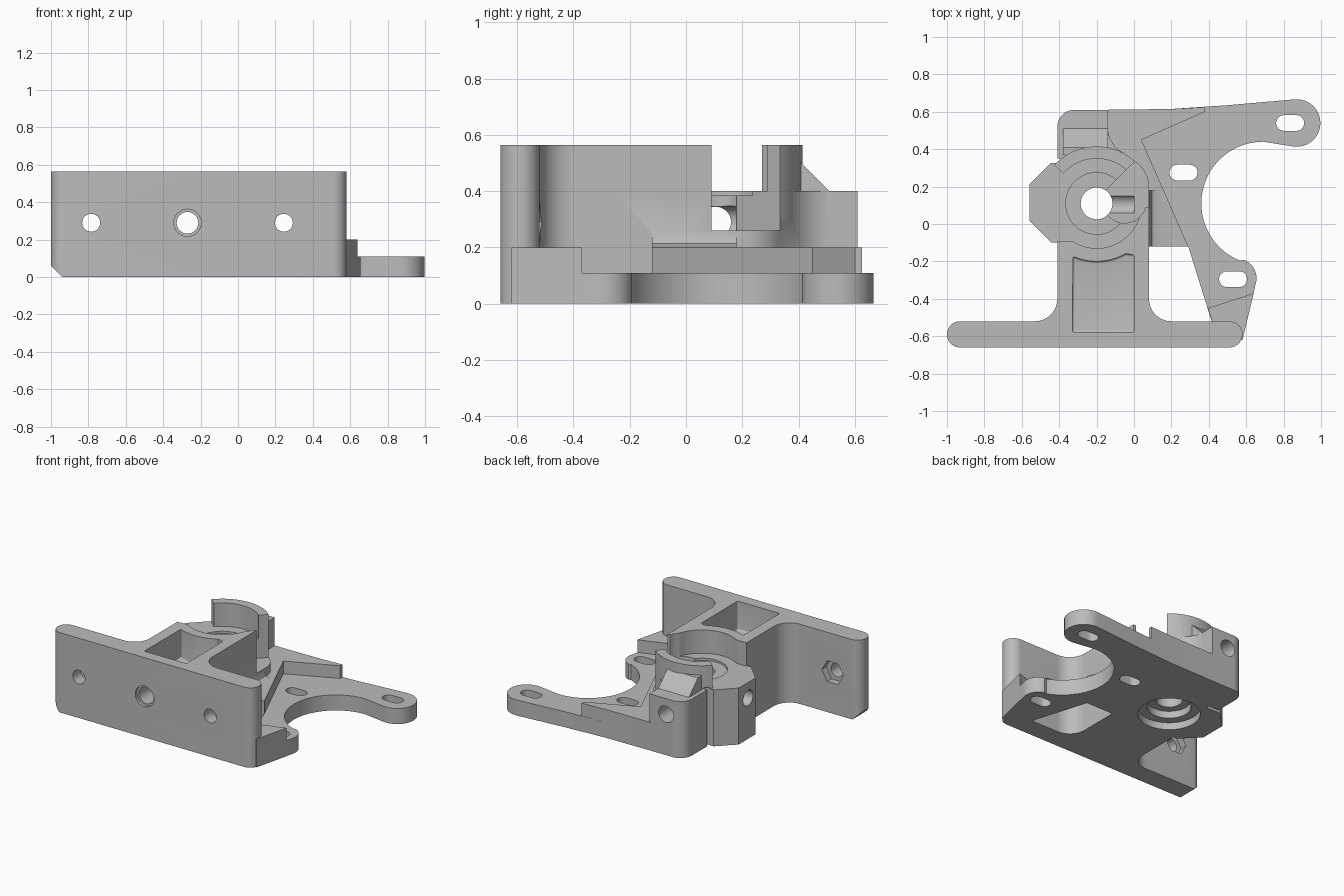
import bpy, bmesh
from math import sin, cos, radians, pi
from mathutils import Matrix

cube = bpy.data.objects.get("Cube")
if cube:
    bpy.data.objects.remove(cube, do_unlink=True)

grey = bpy.data.materials.new("plain grey")
grey.use_nodes = True
colour = (0.5, 0.5, 0.5, 1)
grey.diffuse_color = colour
grey.node_tree.nodes["Principled BSDF"].inputs["Base Color"].default_value = colour


def arc(cx, cy, r, a0, a1, n=16):
    angles = [radians(a0 + (a1 - a0) * i / n) for i in range(n + 1)]
    return [(cx + r * cos(a), cy + r * sin(a)) for a in angles]


def prism(name, pts, lo, hi, axis="z"):
    """Extrude an outline along z, or along x (outline in yz) or y (outline in xz)."""
    place = {"z": lambda a, b, h: (a, b, h),
             "x": lambda a, b, h: (h, a, b),
             "y": lambda a, b, h: (a, h, b)}[axis]
    bm = bmesh.new()
    face = bm.faces.new([bm.verts.new(place(a, b, lo)) for a, b in pts])
    top = bmesh.ops.extrude_face_region(bm, geom=[face])["geom"]
    verts = [v for v in top if isinstance(v, bmesh.types.BMVert)]
    bmesh.ops.translate(bm, verts=verts, vec=place(0, 0, hi - lo))
    bmesh.ops.recalc_face_normals(bm, faces=bm.faces)
    mesh = bpy.data.meshes.new(name)
    bm.to_mesh(mesh)
    bm.free()
    mesh.materials.append(grey)
    ob = bpy.data.objects.new(name, mesh)
    bpy.context.scene.collection.objects.link(ob)
    return ob


def disc(name, a, b, r, lo, hi, axis="z", sides=48):
    return prism(name, arc(a, b, r, 0, 360 - 360 / sides, sides - 1), lo, hi, axis)


def apply(ob, mod):
    bpy.context.view_layer.objects.active = ob
    bpy.ops.object.modifier_apply(modifier=mod.name)


def combine(body, tool, op):
    mod = body.modifiers.new("join", "BOOLEAN")
    mod.operation, mod.solver, mod.object = op, "EXACT", tool
    apply(body, mod)
    bpy.data.objects.remove(tool, do_unlink=True)


def add(body, tool):
    combine(body, tool, "UNION")


def cut(body, tool):
    combine(body, tool, "DIFFERENCE")


BX, BY = -0.2, 0.11   # bore centre

# Front wall with rounded ends and one chamfered lower corner
body = prism("mounting_bracket",
             arc(-0.93, -0.59, 0.07, 90, 270) + arc(0.51, -0.59, 0.07, -90, 90), 0, 0.565)
cut(body, prism("corner_cut", [(-1.1, -0.1), (-0.88, -0.06), (-1.06, 0.12)], -0.8, -0.4, "y"))

# Tall block blending into the wall
add(body, prism("tall_block",
                [(-0.53, -0.6)] + arc(-0.53, -0.4, 0.12, -90, 0)
                + [(-0.41, -0.09), (-0.2, -0.09), (-0.2, 0.1), (0.08, 0.1)]
                + arc(0.2, -0.4, 0.12, 180, 270) + [(0.2, -0.6)], 0, 0.565))

# Bearing housing with faceted side boss and rear block
add(body, prism("housing",
                [(-0.41, -0.5), (0.08, -0.5), (0.08, 0.18)] + arc(-0.08, 0.2, 0.16, 10, 50, 5)
                + [(-0.1, 0.41), (-0.13, 0.46), (-0.14, 0.5), (-0.14, 0.61)]
                + arc(-0.32, 0.52, 0.09, 90, 180)
                + [(-0.41, 0.33), (-0.44, 0.33), (-0.56, 0.21), (-0.56, 0.02),
                   (-0.44, -0.1), (-0.41, -0.1)], 0, 0.4))

# Motor plate with two arms around a round clearance
add(body, prism("motor_plate",
                [(-0.2, -0.12), (0.29, -0.12), (0.44, -0.6), (0.58, -0.62)]
                + arc(0.55, -0.29, 0.105, -10, 70) + arc(0.69, 0.11, 0.33, 248, 90, 32)
                + arc(0.87, 0.54, 0.127, -100, 95)
                + [(0.5, 0.635), (0.2, 0.615), (-0.2, 0.61)], 0, 0.11))

# Raised step on the plate, and the foot that ties the lower arm to the wall
add(body, prism("plate_step", [(-0.2, -0.12), (0.29, -0.12), (0.04, 0.45), (0.38, 0.6),
                               (0.38, 0.625), (0.2, 0.615), (-0.2, 0.61)], 0, 0.2))
add(body, prism("arm_foot", [(0.395, -0.45), (0.64, -0.37), (0.58, -0.62), (0.44, -0.6)], 0, 0.2))
add(body, prism("step_fillet", [(0.06, 0.18), (0.13, 0.2), (0.095, 0.215),
                                (0.08, 0.25), (0.06, 0.25)], -0.12, 0.18, "y"))

# Stepped bore
cut(body, disc("bore", BX, BY, 0.24, 0.4, 0.7))
cut(body, disc("bore_seat", BX, BY, 0.165, 0.385, 0.7))
cut(body, disc("bore_hole", BX, BY, 0.085, -0.1, 0.7))
cut(body, disc("lower_seat", BX, BY, 0.2, -0.1, 0.05))
cut(body, disc("lower_bore", BX, BY, 0.14, -0.1, 0.1))

# Curved rear post and its sloped buttress
add(body, prism("rear_post", arc(BX, BY, 0.305, 42, 138) + arc(BX, BY, 0.24, 138, 42), 0.3, 0.565))
add(body, prism("buttress", [(0.37, 0.36), (0.37, 0.5), (0.41, 0.5), (0.51, 0.4), (0.51, 0.36)],
                -0.38, -0.14, "x"))

# Side relief with a diagonal face
cut(body, prism("side_relief", [(0.005, 0.335), (-0.15, 0.18)]
                + arc(-0.05, 0.12, 0.115, 150, 345) + [(0.3, 0.1), (0.3, 0.335)], 0.26, 0.7))

# Clamp slot beside the boss
cut(body, prism("clamp_slot", [(-0.7, 0.325), (-0.33, 0.325), (-0.33, 0.35), (-0.7, 0.35)],
                -0.1, 0.41))

# Pocket with soft corners, following the bore wall
pocket = prism("pocket", [(-0.33, -0.58), (0, -0.58), (0, -0.165)]
               + arc(BX, BY, 0.31, 300, 246), 0.36, 0.7)
soft = pocket.modifiers.new("soft", "BEVEL")
soft.width, soft.segments, soft.limit_method, soft.angle_limit = 0.025, 4, "ANGLE", radians(50)
apply(pocket, soft)
cut(body, pocket)

# Wall holes with hexagonal nut recesses behind
for x in (-0.785, 0.245):
    cut(body, disc("screw_hole", x, 0.29, 0.048, -0.8, -0.4, "y", 32))
    cut(body, disc("nut_recess", x, 0.29, 0.085, -0.57, -0.45, "y", 6))

# Long clamp bore, its counterbore, and the side passage
cut(body, disc("clamp_bore", -0.27, 0.29, 0.058, -0.8, 0.8, "y", 32))
cut(body, disc("clamp_counterbore", -0.27, 0.29, 0.073, -0.8, -0.64, "y", 32))
cut(body, disc("side_passage", 0.105, 0.29, 0.055, -0.7, 0, "x", 32))

# Adjustment slots in the plate
for x, y in ((0.835, 0.54), (0.265, 0.275), (0.53, -0.295)):
    cut(body, prism("slot", arc(x - 0.033, y, 0.042, 90, 270) + arc(x + 0.033, y, 0.042, -90, 90),
                    -0.1, 0.3))

# Smooth curves, crisp edges
body.data.materials.clear()
body.data.materials.append(grey)
bpy.ops.object.select_all(action="DESELECT")
body.select_set(True)
bpy.context.view_layer.objects.active = body
bpy.ops.object.shade_smooth_by_angle(angle=radians(30))
